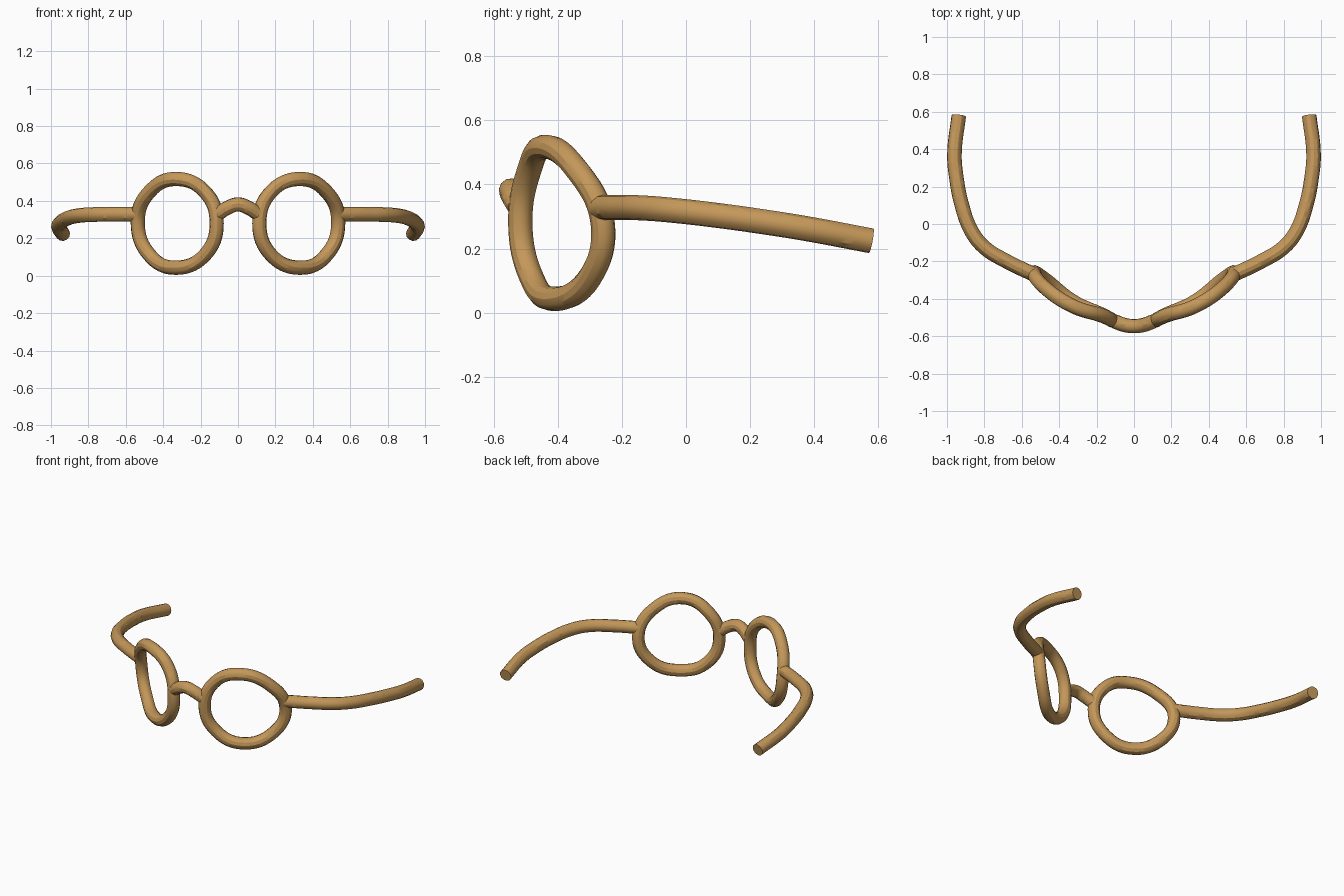
import bpy
from math import cos, sin, pi

if "Cube" in bpy.data.objects:
    bpy.data.objects.remove(bpy.data.objects["Cube"])

frame_mat = bpy.data.materials.new("warm_tan")
frame_mat.diffuse_color = (0.55, 0.31, 0.10, 1)
frame_mat.use_nodes = True
frame_mat.node_tree.nodes["Principled BSDF"].inputs["Base Color"].default_value = frame_mat.diffuse_color


def tube(name, points, radius, cyclic=False):
    """Round tube swept along a smooth path, converted to a mesh."""
    curve = bpy.data.curves.new(name, 'CURVE')
    curve.dimensions = '3D'
    curve.resolution_u = 8
    curve.bevel_depth = radius
    curve.bevel_resolution = 4
    curve.use_fill_caps = not cyclic
    spline = curve.splines.new('BEZIER')
    spline.bezier_points.add(len(points) - 1)
    for bp, co in zip(spline.bezier_points, points):
        bp.co = co
        bp.handle_left_type = bp.handle_right_type = 'AUTO'
    spline.use_cyclic_u = cyclic
    obj = bpy.data.objects.new(name, curve)
    bpy.context.collection.objects.link(obj)
    bpy.ops.object.select_all(action='DESELECT')
    obj.select_set(True)
    bpy.context.view_layer.objects.active = obj
    bpy.ops.object.convert(target='MESH')
    obj = bpy.context.object
    obj.data.materials.clear()
    obj.data.materials.append(frame_mat)
    bpy.ops.object.shade_smooth_by_angle()
    return obj


# depth of the rim every 45 degrees, starting at the outer side, going up
rim_y = [-0.26, -0.342, -0.44, -0.488, -0.517, -0.483, -0.415, -0.298]
rim = [(0.325 + 0.211 * cos(i * pi / 4), y, 0.28 + 0.237 * sin(i * pi / 4))
       for i, y in enumerate(rim_y)]

# side arm from the hinge back to the ear
arm = [(0.535, -0.27, 0.328), (0.68, -0.2, 0.328), (0.80, -0.125, 0.326),
       (0.868, -0.04, 0.319), (0.92, 0.1, 0.303), (0.95, 0.25, 0.282),
       (0.96, 0.37, 0.263), (0.937, 0.578, 0.224)]

for side, s in (("left", -1), ("right", 1)):
    tube(side + "_rim", [(s * x, y, z) for x, y, z in rim], 0.038, True)
    tube(side + "_arm", [(s * x, y, z) for x, y, z in arm], 0.039)

# nose bridge
tube("nose_bridge", [(-0.105, -0.52, 0.332), (-0.05, -0.54, 0.366), (0, -0.546, 0.381),
                     (0.05, -0.54, 0.366), (0.105, -0.52, 0.332)], 0.038)
